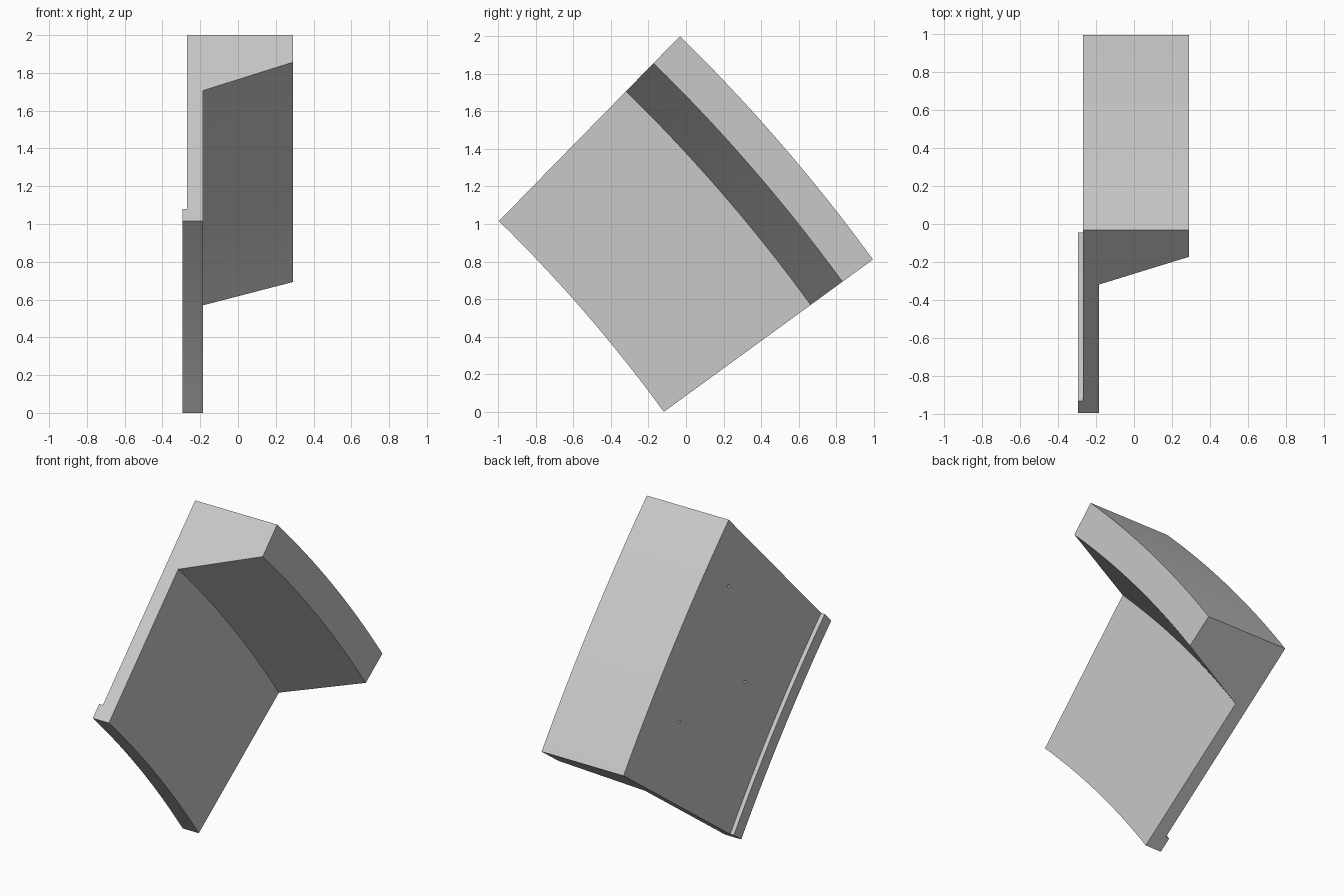
import bpy, bmesh
from math import radians, sin, cos, pi
from mathutils import Vector, Matrix

if "Cube" in bpy.data.objects:
    bpy.data.objects.remove(bpy.data.objects["Cube"], do_unlink=True)

# Single grey material
grey = bpy.data.materials.new("light_grey")
grey.use_nodes = True
colour = (0.58, 0.58, 0.58, 1)
grey.diffuse_color = colour
grey.node_tree.nodes["Principled BSDF"].inputs["Base Color"].default_value = colour


def make_object(name, bm):
    bmesh.ops.recalc_face_normals(bm, faces=bm.faces)
    mesh = bpy.data.meshes.new(name)
    bm.to_mesh(mesh)
    bm.free()
    mesh.materials.append(grey)
    obj = bpy.data.objects.new(name, mesh)
    bpy.context.collection.objects.link(obj)
    return obj


# Arc segment: L-shaped cross-section (x, radius) swept about a distant x axis
CENTRE = Vector((0, -6.649, -4.757))
START, END, STEPS = radians(36.07), radians(45.6), 16
INNER, OUTER = 8.08, 9.457
SECTION = [
    (-0.295, INNER), (-0.185, INNER),            # thin inner edge
    (-0.185, 9.047), (0.29, 9.256),              # web and sloped flange underside
    (0.29, OUTER), (-0.27, OUTER),               # outer rim
    (-0.27, INNER + 0.09), (-0.295, INNER + 0.09),  # locating lip
]

bm = bmesh.new()
rings = []
for i in range(STEPS + 1):
    a = START + (END - START) * i / STEPS
    rings.append([bm.verts.new(CENTRE + Vector((x, r * cos(a), r * sin(a))))
                  for x, r in SECTION])
for lower, upper in zip(rings, rings[1:]):
    for j in range(len(SECTION)):
        k = (j + 1) % len(SECTION)
        bm.faces.new((lower[j], lower[k], upper[k], upper[j]))
bm.faces.new(rings[0])
bm.faces.new(rings[-1])
segment = make_object("arc_segment", bm)

# Three small blind holes in the flat back of the web
bm = bmesh.new()
for y, z in [(-0.03, 1.59), (-0.19, 0.94), (0.445, 0.935)]:
    bmesh.ops.create_cone(
        bm, cap_ends=True, segments=12, radius1=0.009, radius2=0.009, depth=0.08,
        matrix=Matrix.Translation((-0.27, y, z)) @ Matrix.Rotation(pi / 2, 4, "Y"))
cutter = make_object("hole_cutter", bm)
cutter.hide_render = True
cutter.hide_viewport = True

cut = segment.modifiers.new("pin_holes", "BOOLEAN")
cut.operation = "DIFFERENCE"
cut.solver = "EXACT"
cut.object = cutter

# Smooth curved faces, sharp corners
bpy.ops.object.select_all(action="DESELECT")
bpy.context.view_layer.objects.active = segment
segment.select_set(True)
bpy.ops.object.shade_smooth_by_angle(angle=radians(25))
